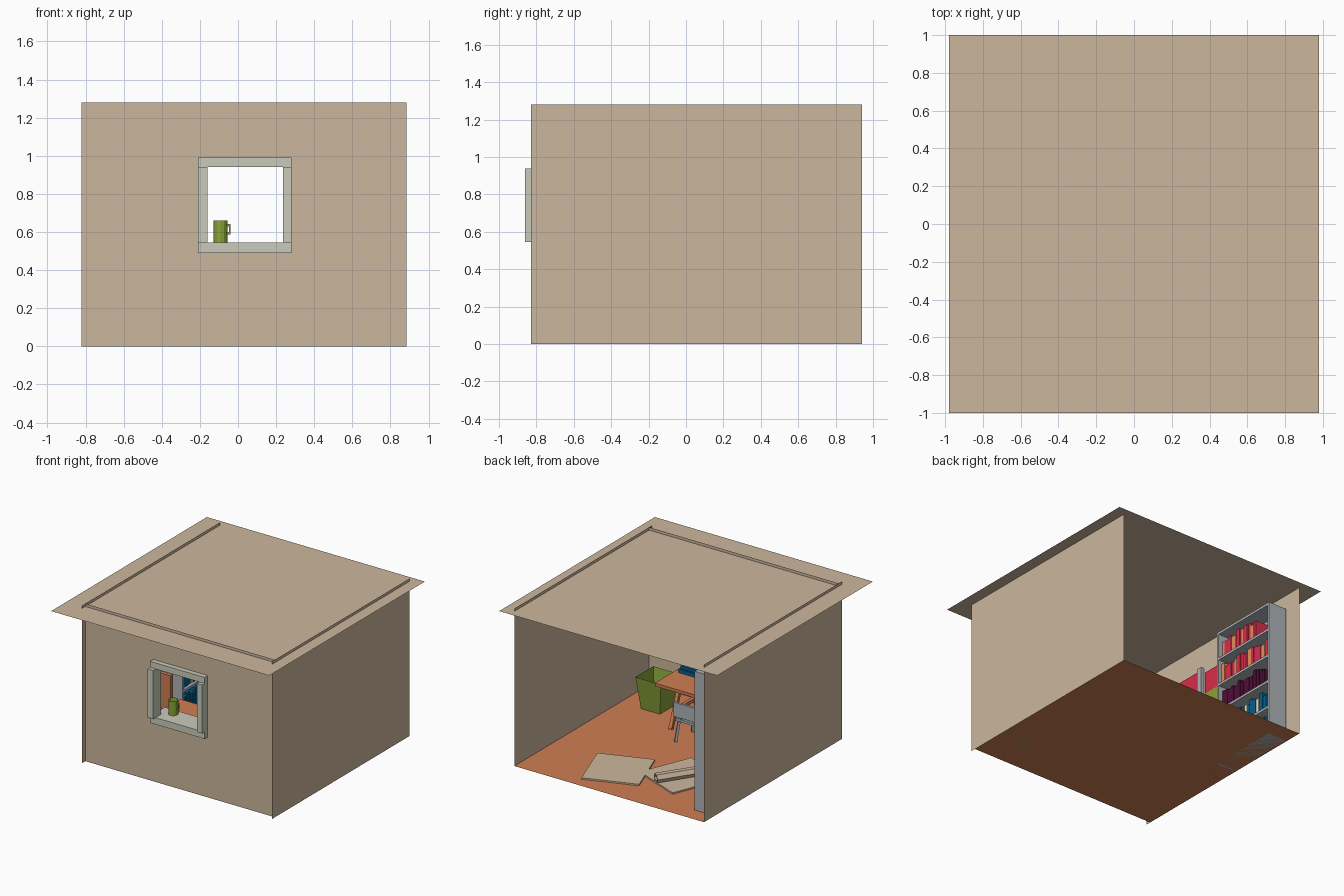
import bpy, bmesh, math, random
from mathutils import Matrix, Vector

if "Cube" in bpy.data.objects:
    bpy.data.objects.remove(bpy.data.objects["Cube"])
random.seed(4)

def mat(name, c):
    m = bpy.data.materials.new(name)
    m.diffuse_color = (*c, 1)
    m.use_nodes = True
    m.node_tree.nodes["Principled BSDF"].inputs["Base Color"].default_value = m.diffuse_color
    return m

TAN = mat("tan", (.60, .47, .335))
TRIM = mat("pale_trim", (.59, .60, .50))
WOOD = mat("orange_wood", (.62, .21, .085))
GREY = mat("light_grey", (.42, .45, .48))
GREEN = mat("green", (.25, .366, .038))
RED = mat("red", (.68, .026, .07))
PURPLE = mat("purple", (.08, .004, .038))
BLUE = mat("blue", (.002, .114, .26))
PEACH = mat("peach", (.78, .28, .10))
CREAM = mat("cream", (.78, .72, .52))

def finish(name, bm, m, M=None):
    me = bpy.data.meshes.new(name)
    bm.to_mesh(me); bm.free()
    me.materials.append(m)
    o = bpy.data.objects.new(name, me)
    bpy.context.collection.objects.link(o)
    if M:
        o.matrix_world = M
    return o

def boxes(name, m, items, M=None):
    """One object made of boxes (x0,x1,y0,y1,z0,z1)."""
    bm = bmesh.new()
    for x0, x1, y0, y1, z0, z1 in items:
        T = Matrix.Translation(((x0+x1)/2, (y0+y1)/2, (z0+z1)/2)) @ Matrix.Diagonal((x1-x0, y1-y0, z1-z0, 1))
        bmesh.ops.create_cube(bm, size=1, matrix=T)
    return finish(name, bm, m, M)

def quads(name, m, faces):
    bm = bmesh.new()
    for f in faces:
        bm.faces.new([bm.verts.new(p) for p in f])
    bmesh.ops.remove_doubles(bm, verts=bm.verts, dist=1e-4)
    return finish(name, bm, m)

def bars(name, m, segs, r):
    """Square bars between pairs of points."""
    bm = bmesh.new()
    for a, b in segs:
        a, b = Vector(a), Vector(b)
        R = (b-a).to_track_quat('Z', 'Y').to_matrix().to_4x4()
        T = Matrix.Translation((a+b)/2) @ R @ Matrix.Diagonal((r*2, r*2, (b-a).length, 1))
        bmesh.ops.create_cube(bm, size=1, matrix=T)
    return finish(name, bm, m)

def flat(x0, x1, y0, y1, z):
    return [(x0, y0, z), (x1, y0, z), (x1, y1, z), (x0, y1, z)]

# shell: thin planes, open at the back
XL, XR, YF, YB, H = -.82, .885, -.79, .94, 1.28
quads("roof", TAN, [flat(-.98, .98, -1, 1, 1.257)])
quads("floor", WOOD, [flat(XL, XR, YF, YB, 0)])
for n, x in (("left_wall", XL), ("right_wall", XR)):
    quads(n, TAN, [[(x, -.83, 0), (x, YB, 0), (x, YB, H), (x, -.83, H)]])
xs, zs = (XL, -.185, .258, XR), (0, .515, .965, H)
quads("front_wall", TAN, [[(xs[i], YF, zs[j]), (xs[i+1], YF, zs[j]), (xs[i+1], YF, zs[j+1]), (xs[i], YF, zs[j+1])]
                          for i in range(3) for j in range(3) if (i, j) != (1, 1)])

# window frame with proud jambs and inner sill
boxes("window_frame", TRIM, [(-.21, .28, -.83, -.76, .94, .99), (-.21, .28, -.83, -.64, .49, .545),
                             (-.21, -.16, -.86, -.76, .545, .94), (.235, .28, -.86, -.76, .545, .94)])

# mug on the sill
bm = bmesh.new()
bmesh.ops.create_cone(bm, cap_ends=True, segments=12, radius1=.037, radius2=.037, depth=.115)
top = max(bm.faces, key=lambda f: f.calc_center_median().z)
r = bmesh.ops.inset_region(bm, faces=[top], thickness=.006)
bmesh.ops.translate(bm, verts=top.verts, vec=(0, 0, -.1))
finish("mug", bm, GREEN, Matrix.Translation((-.092, -.70, .603)))
boxes("mug_handle", GREEN, [(-.057, -.04, -.706, -.694, .63, .642), (-.057, -.04, -.706, -.694, .588, .6),
                            (-.048, -.04, -.706, -.694, .588, .642)])

# bookcase against the left wall
bx0, bx1, by0, by1, bh, t = -.805, -.64, .2, .805, 1.127, .02
step = (bh - t) / 5
boxes("bookcase", GREY, [(bx0, bx1, by0, by0+t, 0, bh), (bx0, bx1, by1-t, by1, 0, bh), (bx0, bx0+.01, by0, by1, 0, bh)]
      + [(bx0, bx1, by0+t, by1-t, i*step, i*step+t) for i in range(6)])

# rows of books, bottom to top
rows = [("blue", [BLUE]), ("blue_mixed", [BLUE, BLUE, BLUE, CREAM]), ("purple", [PURPLE]),
        ("red_lower", [PEACH, RED, RED, RED]), ("red_upper", [PEACH, RED, RED])]
for i, (n, cols) in enumerate(rows):
    z, y = i*step + t, by0 + t + .01
    groups = {}
    k = 0
    while y < by1 - t - .06 - .1*(i == 4):
        w = random.uniform(.028, .045)
        c = cols[k % len(cols)]
        groups.setdefault(c.name, []).append((bx0+.012, bx1-random.uniform(.015, .03), y, y+w-.002,
                                              z, z+random.uniform(.13, .17)))
        y += w; k += 1
    for cn, its in groups.items():
        boxes("books_" + n + "_" + cn, bpy.data.materials[cn], its)

# posters on the left wall
boxes("posters", RED, [(-.818, -.811, -.45, -.225, .64, 1.04), (-.818, -.811, -.14, .03, .82, 1.0)])
boxes("poster_lower_panel", GREEN, [(-.818, -.811, -.14, .03, .64, .82)])
boxes("wall_post", GREY, [(-.818, -.79, -.21, -.165, .6, 1.05)])

# board leaning by the bookcase
boxes("board_foot", RED, [(-.76, -.64, .05, .08, 0, .14)])
boxes("leaning_board", WOOD, [(-.76, -.64, .05, .08, .14, .42)])

# desk under the window
boxes("desk_top", WOOD, [(-.40, .40, -.66, -.17, .355, .38)])
legs = []
for x in (-.3, .3):
    for s in (-1, 1):
        legs.append(((x, -.415+s*.05, .357), (x, -.415+s*.18, .008)))
    legs.append(((x, -.53, .14), (x, -.30, .14)))
bars("desk_legs", WOOD, legs, .014)
boxes("desk_books", BLUE, [(.20, .36, -.56, -.42, .38, .41), (.21, .35, -.55, -.43, .412, .435)])

# chair facing the desk
boxes("chair_seat", GREY, [(-.09, .15, -.30, -.08, .175, .195)])
quads("chair_back", GREY, [])
boxes("chair_backrest", GREY, [(-.10, .16, -.085, -.065, .215, .33)])
bpy.data.objects.remove(bpy.data.objects["chair_back"])
bars("chair_legs", GREY, [((x, y, .18), (x + sx, y + sy, .006)) for x, sx in ((-.07, -.02), (.13, .02))
                          for y, sy in ((-.28, -.02), (-.10, .02))]
     + [((x, -.09, .18), (x, -.078, .25)) for x in (-.05, .11)], .01)

# tapered waste bin, open at the top
bm = bmesh.new()
bmesh.ops.create_cone(bm, cap_ends=True, segments=4, radius1=.085*2**.5, radius2=.115*2**.5, depth=.26,
                      matrix=Matrix.Rotation(math.pi/4, 4, 'Z'))
top = max(bm.faces, key=lambda f: f.calc_center_median().z)
bmesh.ops.inset_region(bm, faces=[top], thickness=.01)
for v in top.verts:
    v.co = Vector((v.co.x*.75, v.co.y*.75, -.12))
finish("waste_bin", bm, GREEN, Matrix.Translation((.61, -.50, .13)))

# floor mats
for n, x, y, a in (("mat_right", .217, .56, 20), ("mat_left", -.233, .385, -22)):
    boxes(n, TAN, [(-.22, .22, -.225, .225, 0, .012)],
          Matrix.Translation((x, y, .001)) @ Matrix.Rotation(math.radians(a), 4, 'Z'))

# rolled mat: hollow six-sided tube
a, b = Vector((-.15, .60, .05)), Vector((-.37, .27, .05))
bm = bmesh.new()
rings = [[bm.verts.new((r*math.cos(i*math.pi/3), r*math.sin(i*math.pi/3), z)) for i in range(6)]
         for r, z in ((.038, -.2), (.038, .2), (.026, .2), (.026, -.2))]
for k in range(4):
    for i in range(6):
        j = (i+1) % 6
        bm.faces.new((rings[k][i], rings[k][j], rings[(k+1) % 4][j], rings[(k+1) % 4][i]))
finish("rolled_mat", bm, TAN, Matrix.Translation((a+b)/2) @ (b-a).to_track_quat('Z', 'Y').to_matrix().to_4x4())
